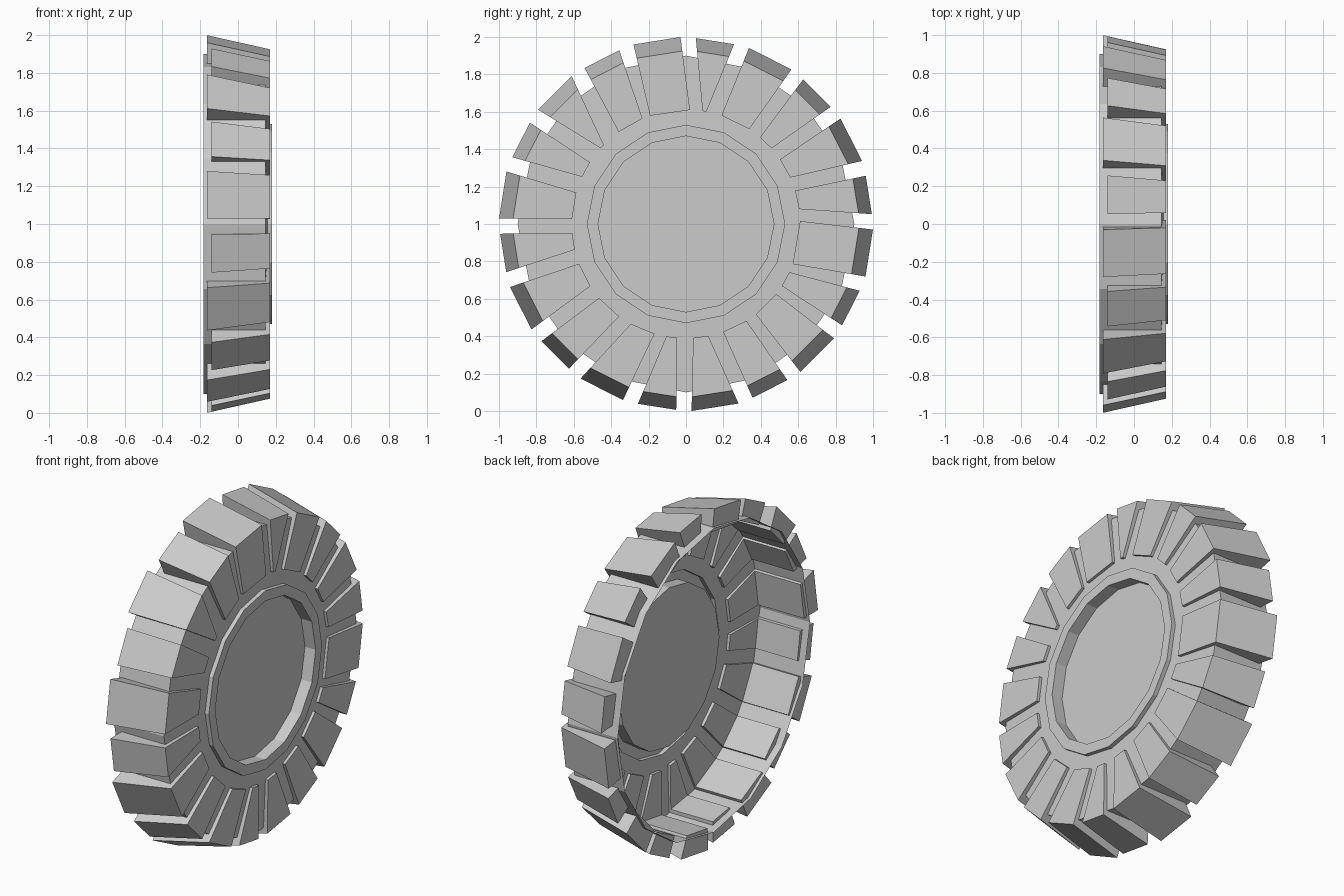
import bpy, bmesh, math

if "Cube" in bpy.data.objects:
    bpy.data.objects.remove(bpy.data.objects["Cube"])

CZ = 1.0  # height of the wheel axis (axis runs along x)


def pt(x, r, deg):
    a = math.radians(deg)  # clockwise from the top, seen from +x
    return (x, r * math.sin(a), CZ + r * math.cos(a))


def finish(name, bm):
    mesh = bpy.data.meshes.new(name)
    bm.to_mesh(mesh)
    bm.free()
    obj = bpy.data.objects.new(name, mesh)
    bpy.context.collection.objects.link(obj)
    return obj


# Tyre body: open-backed 16-sided shell with raised lip and recessed hub disc
SIDES = 16
profile = [(-0.183, 0.90), (0.145, 0.90), (0.155, 0.53), (0.18, 0.53),
           (0.18, 0.47), (0.11, 0.47)]
bm = bmesh.new()
rings = [[bm.verts.new(pt(x, r, 360 / SIDES * i)) for i in range(SIDES)]
         for x, r in profile]
for a, b in zip(rings, rings[1:]):
    for i in range(SIDES):
        j = (i + 1) % SIDES
        bm.faces.new((a[i], a[j], b[j], b[i]))
bm.faces.new(rings[-1][::-1])
bmesh.ops.recalc_face_normals(bm, faces=bm.faces)
# open shell: make sure the hub disc faces outwards (+x)
bm.faces.ensure_lookup_table()
if bm.faces[-1].normal.x < 0:
    bmesh.ops.reverse_faces(bm, faces=bm.faces)
finish("tyre_body", bm)

# Tread blocks: L-shaped lugs, alternately wide and narrow.
# Angular spans of their uneven inner ends on the sidewall:
inner_spans = [
    (-18.4, 2), (8.3, 10.3), (18.1, 33.7), (40.5, 48.5), (55.5, 66),
    (73, 82.5), (88.5, 110.6), (115, 122.9), (127.8, 142.3), (148, 161),
    (168.7, 176.4), (184.4, 189.9), (196, 208.9), (215.9, 229.6), (237, 249.6),
    (257, 265.5), (272.6, 286), (294.4, 302.7), (311.6, 313.9), (323.8, 337.6)]


def tread_block(index, inner):
    wide = index % 2 == 0
    centre = -9 + 18 * index
    half = 7.3 if wide else 6.0
    back, top = (-0.165, 1.0) if wide else (-0.14, 0.995)
    section = [(back, top), (0.17, 0.925), (0.17, 0.61),
               (0.135, 0.61), (0.135, 0.87), (back, 0.87)]
    bm = bmesh.new()
    sides = []
    for outer_deg, inner_deg in ((centre - half, inner[0]), (centre + half, inner[1])):
        y0, y1 = pt(0, 1.0, outer_deg), pt(0, 0.61, inner_deg)
        loop = []
        for x, r in section:
            t = (1.0 - r) / 0.39  # slide along the straight block edge
            loop.append(bm.verts.new((x, y0[1] + (y1[1] - y0[1]) * t,
                                      y0[2] + (y1[2] - y0[2]) * t)))
        sides.append(loop)
    a, b = sides
    n = len(section)
    for i in range(n):
        j = (i + 1) % n
        bm.faces.new((a[i], a[j], b[j], b[i]))
    bm.faces.new(a)
    bm.faces.new(b[::-1])
    bmesh.ops.recalc_face_normals(bm, faces=bm.faces)
    finish(f"tread_block_{index + 1:02d}", bm)


for i, span in enumerate(inner_spans):
    tread_block(i, span)
